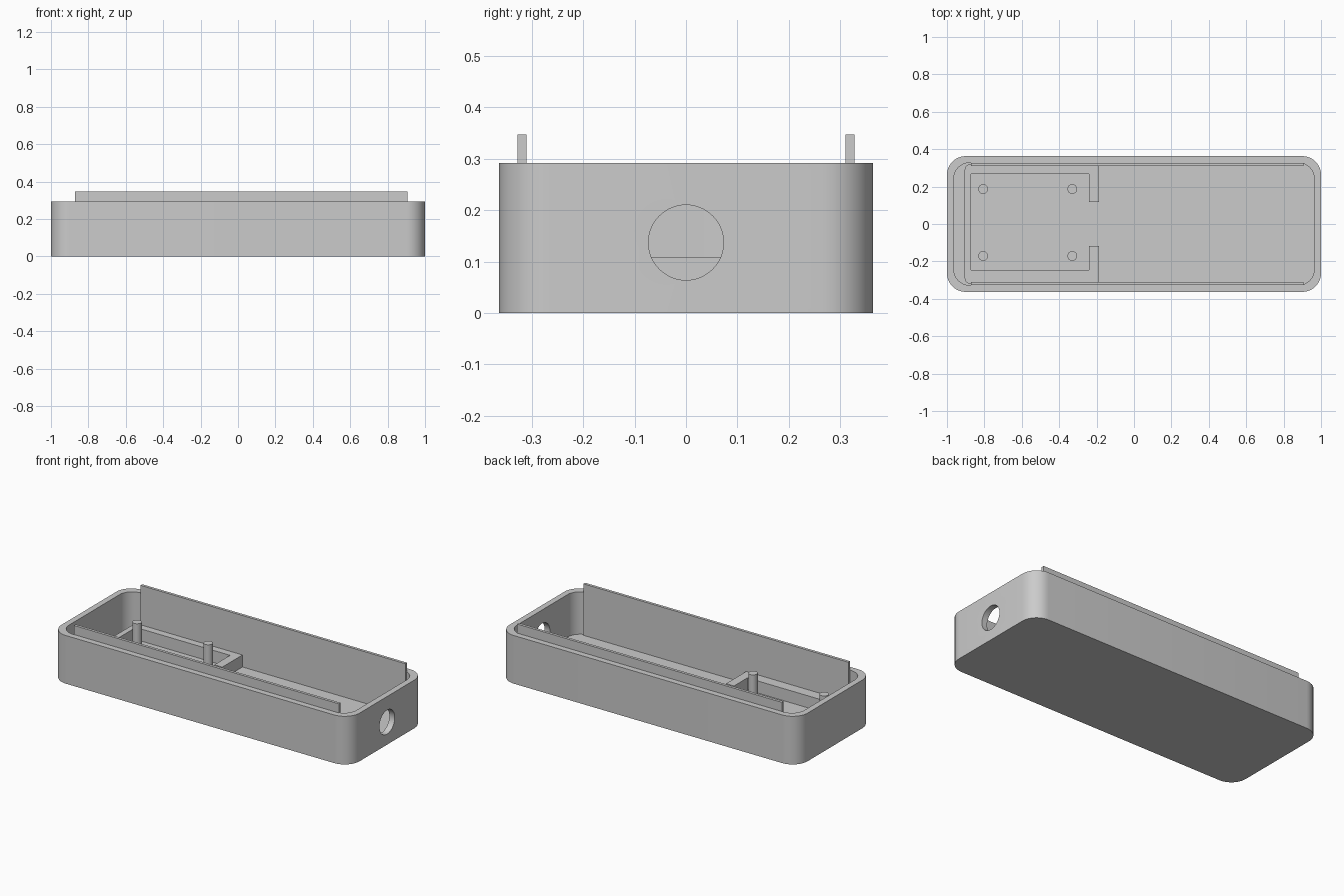
import bpy, bmesh
from math import sin, cos, pi, radians
from mathutils import Matrix

default = bpy.data.objects.get("Cube")
if default:
    bpy.data.objects.remove(default, do_unlink=True)

# One plain grey plastic
grey = bpy.data.materials.new("grey_plastic")
grey.use_nodes = True
COLOUR = (0.6, 0.6, 0.6, 1)
grey.diffuse_color = COLOUR
grey.node_tree.nodes["Principled BSDF"].inputs["Base Color"].default_value = COLOUR

HALF_X, HALF_Y, HEIGHT = 1.0, 0.363, 0.292
WALL, FLOOR = 0.036, 0.035
IN_X, IN_Y = HALF_X - WALL, HALF_Y - WALL


def arc(cx, cy, r, start, steps=10):
    """Quarter-circle points, counter-clockwise from the start angle."""
    return [(cx + r * cos(start + pi / 2 * i / steps),
             cy + r * sin(start + pi / 2 * i / steps)) for i in range(steps + 1)]


def rounded_rect(hx, hy, r):
    pts = []
    for k, (sx, sy) in enumerate([(1, 1), (-1, 1), (-1, -1), (1, -1)]):
        pts += arc(sx * (hx - r), sy * (hy - r), r, k * pi / 2)
    return pts


def finish(name, bm):
    bmesh.ops.recalc_face_normals(bm, faces=bm.faces)
    mesh = bpy.data.meshes.new(name)
    bm.to_mesh(mesh)
    bm.free()
    mesh.materials.append(grey)
    mesh.shade_smooth()
    mesh.set_sharp_from_angle(angle=radians(30))
    obj = bpy.data.objects.new(name, mesh)
    bpy.context.scene.collection.objects.link(obj)
    return obj


def prism(name, pts, z0, z1):
    """Extrude a flat outline upward."""
    bm = bmesh.new()
    base = bm.faces.new([bm.verts.new((x, y, z0)) for x, y in pts])
    top = bmesh.ops.extrude_face_region(bm, geom=[base])["geom"]
    verts = [v for v in top if isinstance(v, bmesh.types.BMVert)]
    bmesh.ops.translate(bm, verts=verts, vec=(0, 0, z1 - z0))
    return finish(name, bm)


def cylinder(name, r, depth, matrix, sides):
    bm = bmesh.new()
    bmesh.ops.create_cone(bm, cap_ends=True, segments=sides, radius1=r,
                          radius2=r, depth=depth, matrix=matrix)
    return finish(name, bm)


def box(x0, x1, y0, y1):
    return [(x0, y0), (x1, y0), (x1, y1), (x0, y1)]


# Tray: rounded block, hollowed, with a round port in the right-hand end
tray = prism("tray", rounded_rect(HALF_X, HALF_Y, 0.1), 0, HEIGHT)
cutters = [
    prism("cavity_cutter", rounded_rect(IN_X, IN_Y, 0.085), FLOOR, HEIGHT + 0.2),
    cylinder("port_cutter", 0.073, 0.2,
             Matrix.Translation((HALF_X, 0, 0.137)) @ Matrix.Rotation(pi / 2, 4, 'Y'), 48),
]
for cutter in cutters:
    cutter.hide_render = True
    mod = tray.modifiers.new("cut", 'BOOLEAN')
    mod.operation = 'DIFFERENCE'
    mod.solver = 'EXACT'
    mod.object = cutter
graph = bpy.context.evaluated_depsgraph_get()
cut_mesh = bpy.data.meshes.new_from_object(tray.evaluated_get(graph))
tray.modifiers.clear()
tray.data = cut_mesh
for cutter in cutters:
    bpy.data.objects.remove(cutter, do_unlink=True)
cut_mesh.shade_smooth()
cut_mesh.set_sharp_from_angle(angle=radians(30))

# Thin lips lining the long walls and rising above the rim
for name, y0, y1 in [("back_lip", 0.31, IN_Y), ("front_lip", -IN_Y, -0.31)]:
    prism(name, box(-0.872, 0.905, y0, y1), FLOOR - 0.01, 0.347)

# C-shaped board holder with a gap in its inner end
L, R, B, R_IN, L_IN, GAP, CORNER = -0.905, -0.187, 0.32, -0.24, -0.872, 0.117, 0.03
outline = [(R, GAP), (R, B)]
outline += arc(L + CORNER, B - CORNER, CORNER, pi / 2, 5)
outline += arc(L + CORNER, -B + CORNER, CORNER, pi, 5)
outline += [(R, -B), (R, -GAP), (R_IN, -GAP), (R_IN, -0.245),
            (L_IN, -0.245), (L_IN, 0.267), (R_IN, 0.267), (R_IN, GAP)]
prism("board_holder", outline, FLOOR - 0.01, 0.108)

# Four mounting pegs
for x in (-0.807, -0.33):
    for y in (-0.171, 0.187):
        cylinder("mounting_peg", 0.026, 0.165,
                 Matrix.Translation((x, y, 0.1075)), 24)
